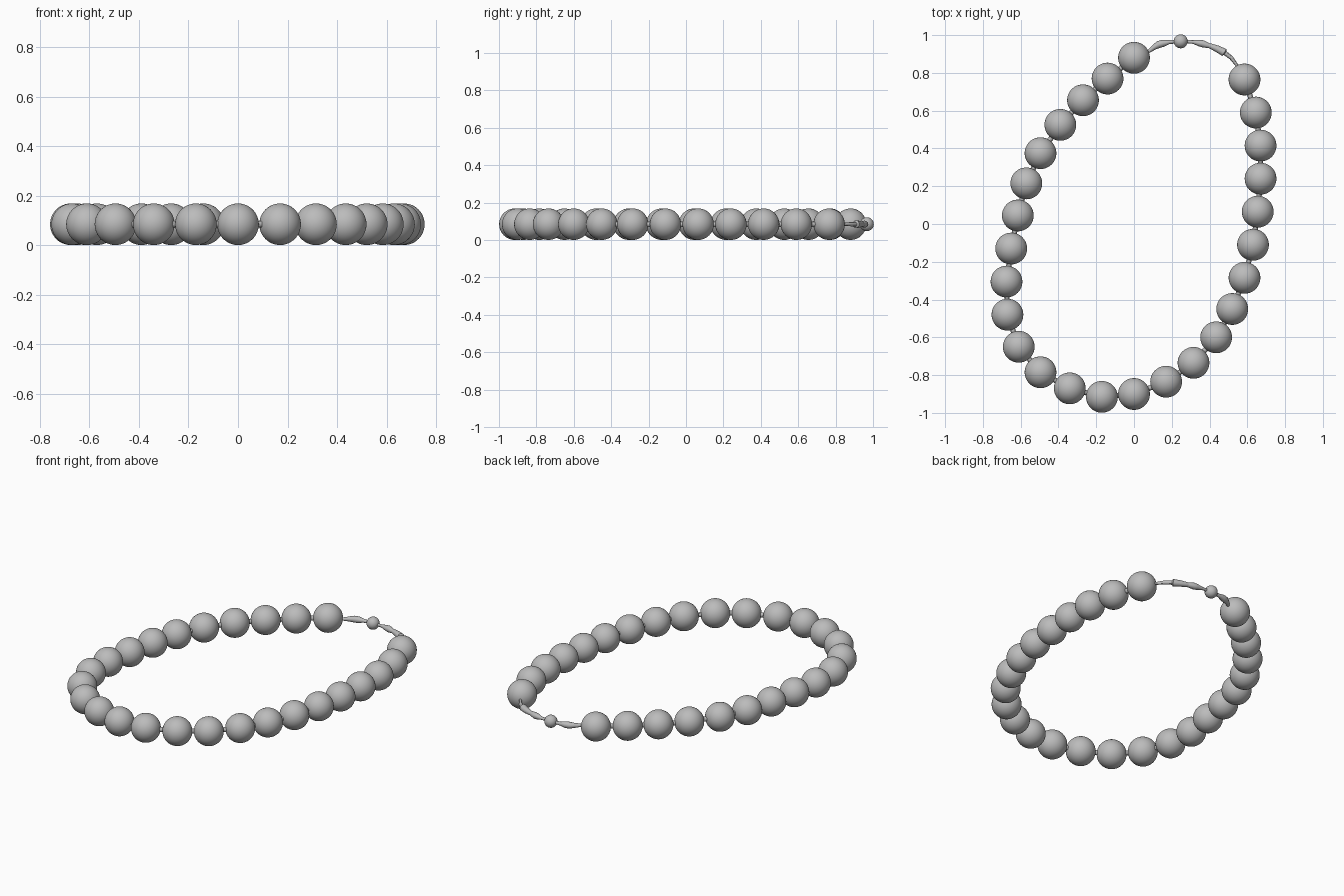
import bpy
from mathutils import Vector

if "Cube" in bpy.data.objects:
    bpy.data.objects.remove(bpy.data.objects["Cube"], do_unlink=True)

BEAD_R = 0.084
Z = 0.085

grey = bpy.data.materials.new("pearl grey")
grey.use_nodes = True
colour = (0.5, 0.5, 0.5, 1)
grey.diffuse_color = colour
grey.node_tree.nodes["Principled BSDF"].inputs["Base Color"].default_value = colour

# Bead centres around the open loop, from one clasp end to the other
CENTRES = [(0, .88), (-.14, .77), (-.27, .655), (-.39, .525), (-.495, .375),
           (-.57, .215), (-.615, .045), (-.65, -.13), (-.675, -.305),
           (-.67, -.48), (-.61, -.65), (-.495, -.785), (-.34, -.87),
           (-.17, -.915), (0, -.9), (.17, -.835), (.315, -.735),
           (.435, -.6), (.52, -.45), (.585, -.285), (.63, -.11),
           (.655, .065), (.67, .24), (.67, .415), (.645, .59), (.585, .765)]


def ball(name, x, y, r, segments=48):
    bpy.ops.mesh.primitive_uv_sphere_add(
        segments=segments, ring_count=segments // 2, radius=r, location=(x, y, Z))
    ob = bpy.context.object
    ob.name = name
    ob.data.materials.append(grey)
    bpy.ops.object.shade_smooth()


def tube(name, points):
    """Round tube through (x, y, radius) points, turned into a mesh."""
    curve = bpy.data.curves.new(name, "CURVE")
    curve.dimensions = "3D"
    curve.bevel_depth = 1
    curve.bevel_resolution = 4
    curve.use_fill_caps = True
    spline = curve.splines.new("POLY")
    spline.points.add(len(points) - 1)
    for p, (x, y, r) in zip(spline.points, points):
        p.co = (x, y, Z, 1)
        p.radius = r
    ob = bpy.data.objects.new(name, curve)
    bpy.context.collection.objects.link(ob)
    bpy.ops.object.select_all(action="DESELECT")
    ob.select_set(True)
    bpy.context.view_layer.objects.active = ob
    bpy.ops.object.convert(target="MESH")
    ob = bpy.context.object
    ob.data.materials.clear()
    ob.data.materials.append(grey)
    bpy.ops.object.shade_smooth_by_angle()


# Beads and the cord running through them
for i, (x, y) in enumerate(CENTRES):
    ball(f"bead_{i + 1}", x, y, BEAD_R)
tube("cord", [(x, y, 0.014) for x, y in CENTRES])

# Clasp: small ball, teardrop link on one side, two stepped cones on the other
ball("clasp_ball", .247, .967, .037, 32)
tube("clasp_link", [(0, .88, .008), (.08, .915, .009), (.105, .935, .014),
                    (.13, .95, .019), (.155, .957, .019), (.185, .963, .011),
                    (.247, .967, .008)])
tube("clasp_hook_cone", [(.247, .967, .008), (.31, .964, .009),
                         (.345, .958, .017), (.365, .954, .019),
                         (.4, .943, .013)])
tube("clasp_end_cone", [(.38, .95, .01), (.405, .942, .014), (.44, .928, .018),
                        (.478, .908, .021), (.482, .905, .012),
                        (.515, .88, .011), (.545, .84, .008),
                        (.585, .765, .008)])
